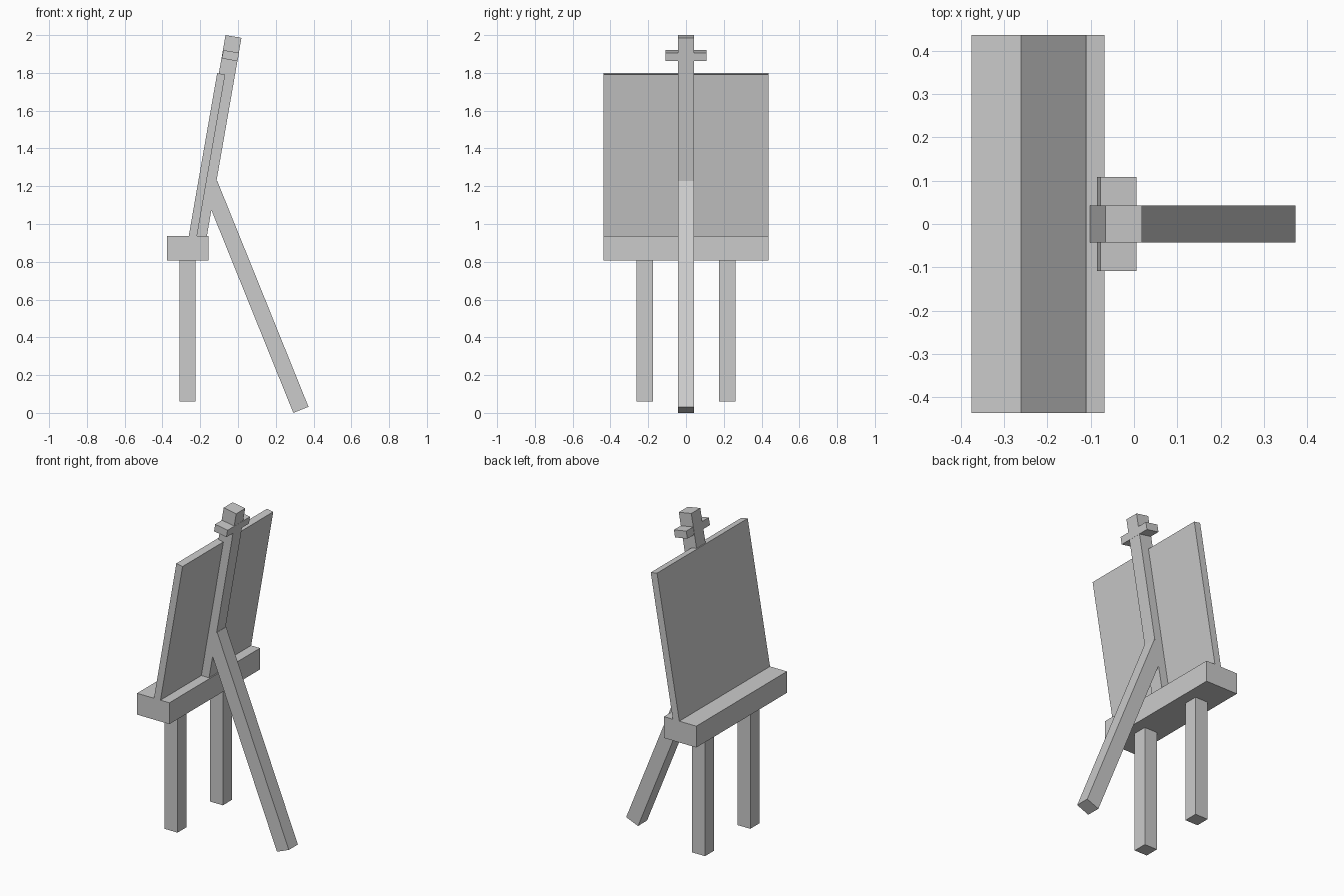
import bpy
from math import radians
from mathutils import Matrix, Vector

cube = bpy.data.objects.get("Cube")
if cube:
    bpy.data.objects.remove(cube, do_unlink=True)

# One plain grey for the whole easel
grey = bpy.data.materials.new("plain_grey")
grey.use_nodes = True
colour = (0.6, 0.6, 0.6, 1)
grey.diffuse_color = colour
grey.node_tree.nodes["Principled BSDF"].inputs["Base Color"].default_value = colour


def bar(name, corner, size, lean=0, y=0):
    """Box whose low -x corner sits at corner (x, z), leaning towards +x."""
    thick, width, length = size
    bpy.ops.mesh.primitive_cube_add(size=1)
    obj = bpy.context.object
    obj.name = name
    turn = Matrix.Rotation(radians(lean), 4, 'Y')
    middle = turn @ Vector((thick / 2, 0, length / 2))
    place = Matrix.Translation(Vector((corner[0], y, corner[1])) + middle)
    obj.data.transform(place @ turn @ Matrix.Diagonal((thick, width, length, 1)))
    obj.data.materials.append(grey)
    return obj


LEAN = 9.9
BEAM = 0.0865
WIDTH = 0.873


def up_mast(distance, offset=0):
    """Point on the mast's front edge, a distance below its top end."""
    turn = Matrix.Rotation(radians(LEAN), 4, 'Y')
    p = Vector((-0.066, 0, 2.0)) + turn @ Vector((offset, 0, -distance))
    return p.x, p.z


# Leaning parts: mast, canvas board let into its front, small clamp across it
bar("mast", up_mast(1.12), (0.0855, BEAM, 1.12), LEAN)
bar("canvas_board", up_mast(1.12, -0.009), (0.043, WIDTH, 0.914), LEAN)
bar("top_clamp", up_mast(0.125, 0.002), (0.0845, 0.217, 0.045), LEAN)

# Tray and legs
bar("tray", (-0.375, 0.807), (0.218, WIDTH, 0.13))
for side, y in (("left", 0.218), ("right", -0.218)):
    bar("front_leg_" + side, (-0.311, 0.061), (BEAM, BEAM, 0.76), y=y)
bar("back_leg", (0.293, 0.0), (BEAM, BEAM, 1.29), -22)
